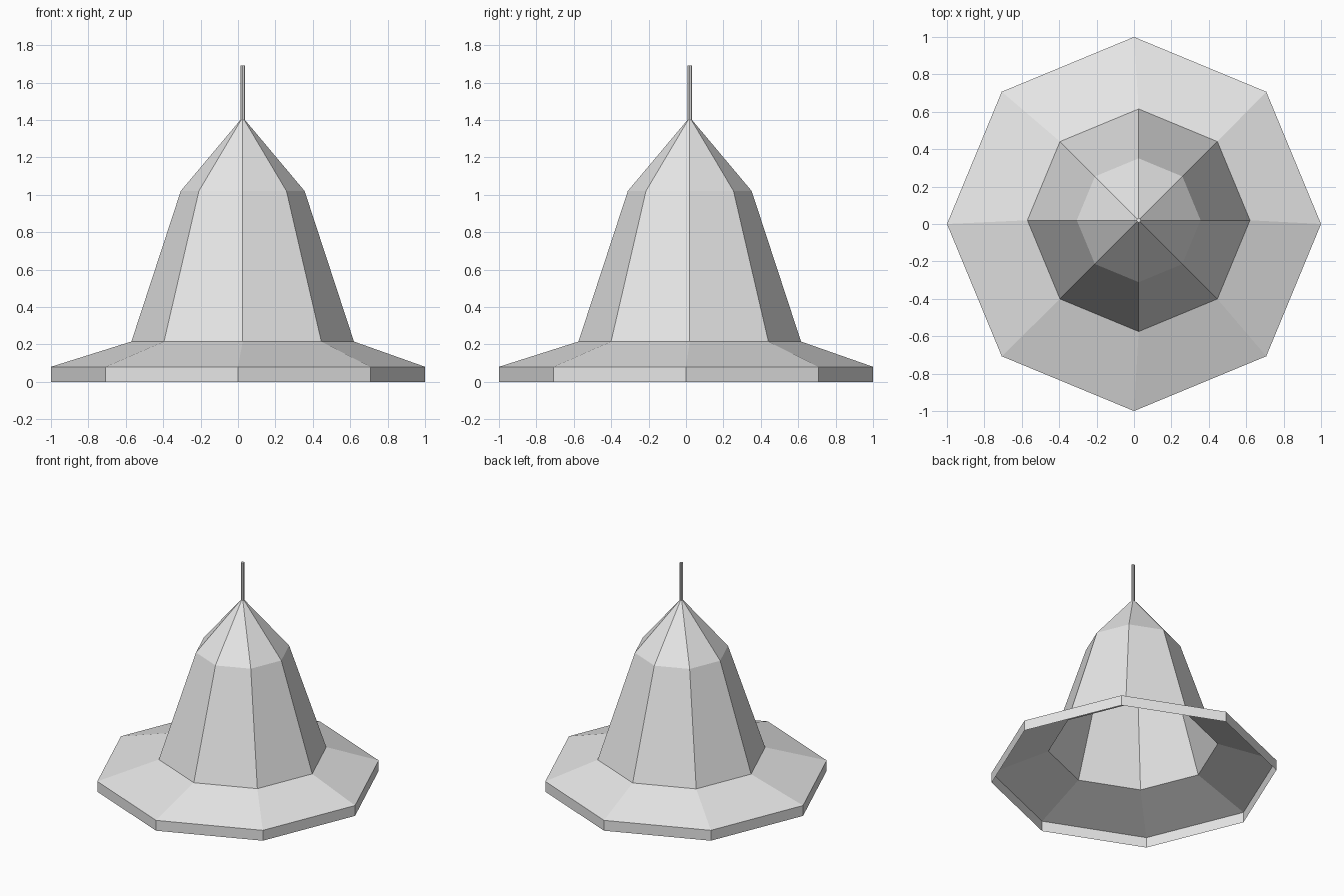
import bpy
import bmesh
from math import cos, sin, tau

if "Cube" in bpy.data.objects:
    bpy.data.objects.remove(bpy.data.objects["Cube"], do_unlink=True)

SIDES = 8
AXIS = (0.025, 0.02)   # the crown sits slightly off the brim centre

grey = bpy.data.materials.new("light_grey")
grey.use_nodes = True
colour = (0.8, 0.8, 0.8, 1)
grey.diffuse_color = colour
grey.node_tree.nodes["Principled BSDF"].inputs["Base Color"].default_value = colour


def loft(name, rings, cap=False):
    """Open octagonal shell through rings of (radius, height, centre)."""
    bm = bmesh.new()
    loops = []
    for r, z, (cx, cy) in rings:
        loops.append([bm.verts.new((cx + r * cos(tau * i / SIDES),
                                    cy + r * sin(tau * i / SIDES), z))
                      for i in range(SIDES)])
    for low, high in zip(loops, loops[1:]):
        for i in range(SIDES):
            j = (i + 1) % SIDES
            bm.faces.new((low[i], low[j], high[j], high[i]))
    if cap:
        bm.faces.new(loops[-1])
    mesh = bpy.data.meshes.new(name)
    bm.to_mesh(mesh)
    bm.free()
    mesh.materials.append(grey)
    obj = bpy.data.objects.new(name, mesh)
    bpy.context.collection.objects.link(obj)
    return obj


# Flared brim with an upright rim, open underneath
loft("brim", [(1, 0, (0, 0)), (1, 0.08, (0, 0)), (0.595, 0.215, AXIS)])

# Hollow tapering crown
loft("crown", [(0.595, 0.215, AXIS), (0.331, 1.02, AXIS), (0.012, 1.4, AXIS)])

# Thin spike at the tip
loft("spike", [(0.012, 1.4, AXIS), (0.012, 1.69, AXIS)], cap=True)
